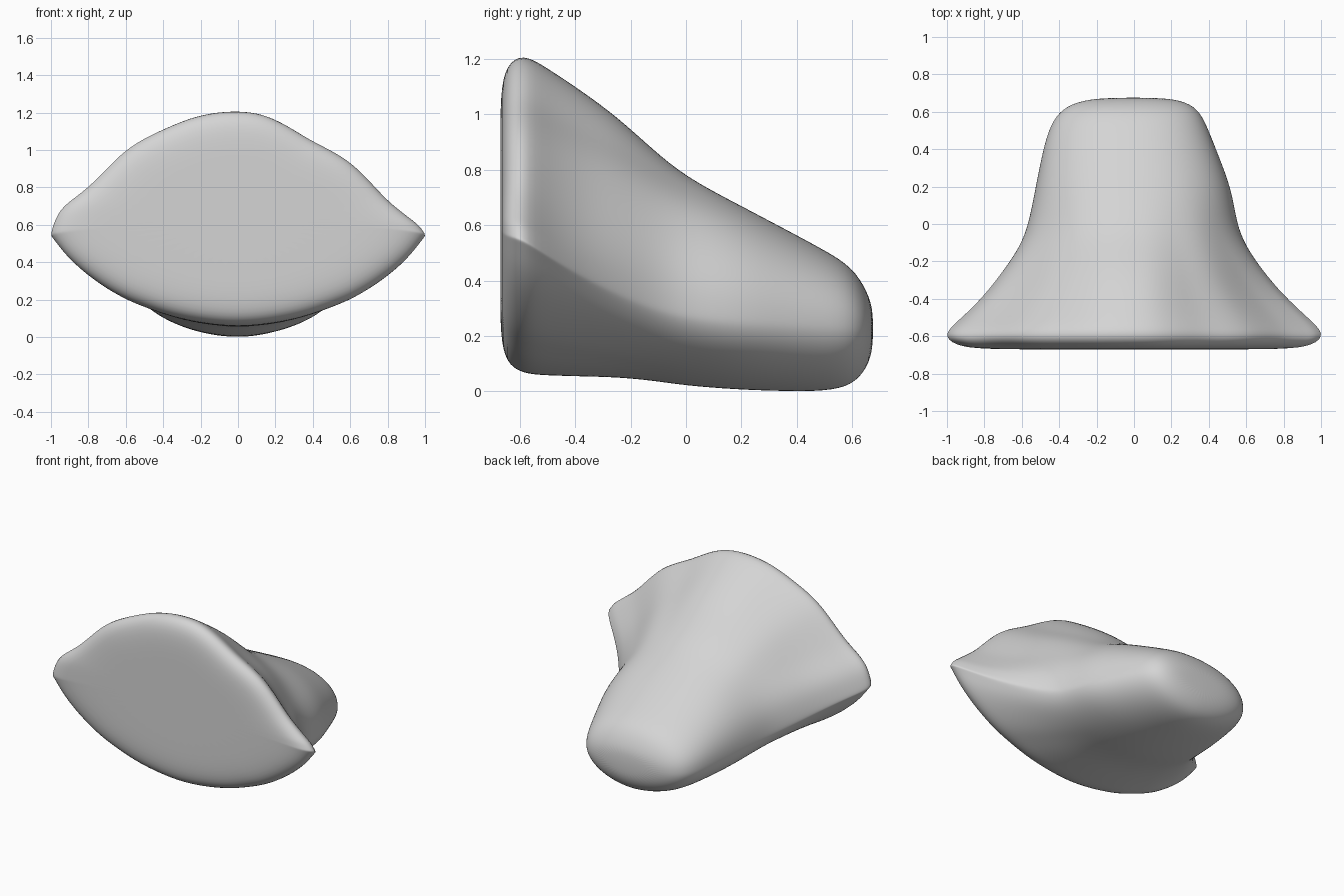
import bpy, bmesh, math

cube = bpy.data.objects.get("Cube")
if cube:
    bpy.data.objects.remove(cube)

clay = bpy.data.materials.new("plain grey")
clay.use_nodes = True
colour = (0.66, 0.66, 0.66, 1)
clay.diffuse_color = colour
clay.node_tree.nodes["Principled BSDF"].inputs["Base Color"].default_value = colour

# Sections from front to back:
# y, right (-x) width, left (+x) width, top, bottom, side height, flare
sections = [
    (-0.67, 0.45, 0.45, 0.88, 0.36, 0.60, 1),
    (-0.67, 0.82, 0.82, 1.08, 0.20, 0.58, 1),
    (-0.65, 0.96, 0.96, 1.18, 0.10, 0.56, 1),
    (-0.59, 1.03, 1.03, 1.225, 0.06, 0.55, 1),
    (-0.50, 0.92, 0.93, 1.17, 0.055, 0.49, 1),
    (-0.38, 0.80, 0.80, 1.09, 0.052, 0.42, 0.85),
    (-0.25, 0.70, 0.69, 0.995, 0.05, 0.36, 0.6),
    (-0.12, 0.61, 0.60, 0.875, 0.038, 0.31, 0.35),
    (0.00, 0.565, 0.55, 0.775, 0.02, 0.28, 0.15),
    (0.18, 0.53, 0.525, 0.68, 0.006, 0.26, 0),
    (0.36, 0.495, 0.455, 0.585, 0.0, 0.25, 0),
    (0.50, 0.46, 0.40, 0.51, 0.0, 0.24, 0),
    (0.60, 0.405, 0.355, 0.45, 0.02, 0.23, 0),
    (0.655, 0.31, 0.28, 0.36, 0.085, 0.23, 0),
    (0.676, 0.16, 0.15, 0.29, 0.16, 0.23, 0),
]
# Outline of the flare as (distance from middle, height), from crest to tip
UPPER_LEFT = [(0, 1), (0.18, 0.97), (0.35, 0.79), (0.5, 0.68), (0.65, 0.54),
              (0.72, 0.4), (0.8, 0.27), (0.9, 0.15), (0.97, 0.07), (1, 0)]
UPPER_RIGHT = [(0, 1), (0.2, 0.98), (0.48, 0.8), (0.6, 0.69), (0.8, 0.38),
               (0.94, 0.22), (0.98, 0.13), (1, 0)]
LOWER = [(0, 1), (0.2, 0.97), (0.4, 0.87), (0.6, 0.71), (0.75, 0.53),
         (0.9, 0.27), (1, 0)]
SIDES = 48


def power(value, exponent):
    return math.copysign(abs(value) ** exponent, value)


def height_at(profile, u):
    for (u0, v0), (u1, v1) in zip(profile, profile[1:]):
        if u <= u1:
            return v0 + (v1 - v0) * (u - u0) / (u1 - u0)
    return 0


def ring(bm, y, right, left, top, bottom, side, flare):
    verts = []
    for i in range(SIDES):
        a = 2 * math.pi * i / SIDES
        c, s = math.cos(a), math.sin(a)
        upper = s > 0
        profile = (UPPER_LEFT if c > 0 else UPPER_RIGHT) if upper else LOWER
        # Blend the pointed flare into a rounded body
        n = 2.15 if upper else 1.9
        u = flare * c + (1 - flare) * power(c, 2 / n)
        v = flare * height_at(profile, abs(c)) + (1 - flare) * abs(s) ** (2 / n)
        x = (left if c > 0 else right) * u
        z = side + v * (top - side if upper else bottom - side)
        verts.append(bm.verts.new((x, y, z)))
    return verts


# Body: one loft, closed at both ends
bm = bmesh.new()
rings = [ring(bm, *section) for section in sections]
for a, b in zip(rings, rings[1:]):
    for i in range(SIDES):
        j = (i + 1) % SIDES
        bm.faces.new((a[i], a[j], b[j], b[i]))
bm.faces.new(list(reversed(rings[0])))
bm.faces.new(rings[-1])
bmesh.ops.recalc_face_normals(bm, faces=bm.faces[:])
for face in bm.faces:
    face.smooth = True
mesh = bpy.data.meshes.new("flared_body")
bm.to_mesh(mesh)
bm.free()
mesh.materials.append(clay)
body = bpy.data.objects.new("flared_body", mesh)
bpy.context.collection.objects.link(body)

subdivide = body.modifiers.new("smooth_surface", 'SUBSURF')
subdivide.levels = 2
subdivide.render_levels = 2
